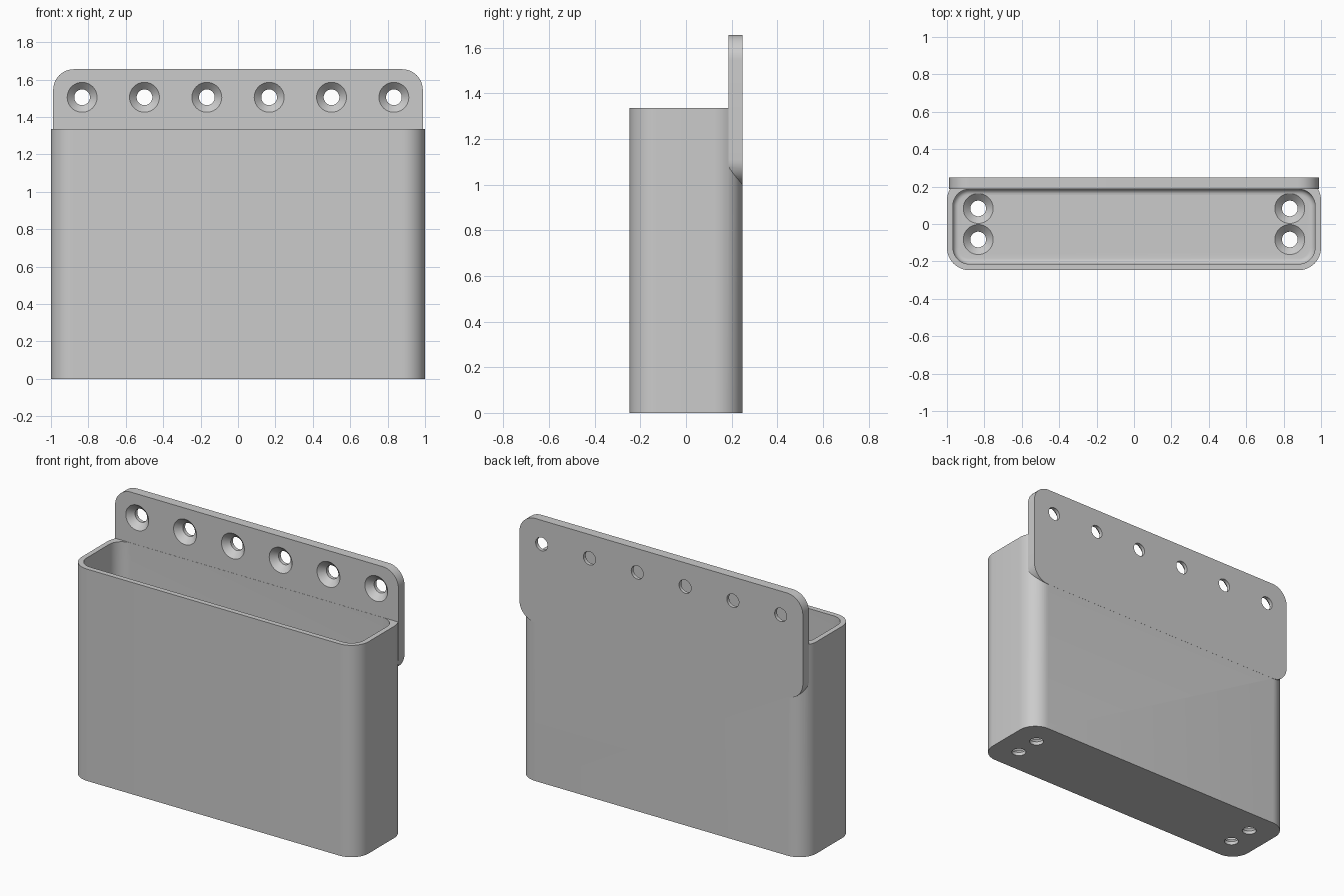
import bpy, bmesh
from math import pi, cos, sin, radians
from mathutils import Matrix

cube = bpy.data.objects.get("Cube")
if cube:
    bpy.data.objects.remove(cube)

grey = bpy.data.materials.new("light grey")
grey.use_nodes = True
tone = (0.6, 0.6, 0.6, 1)
grey.diffuse_color = tone
grey.node_tree.nodes["Principled BSDF"].inputs["Base Color"].default_value = tone


def rounded_rect(w, h, r, steps=12):
    """Outline of a rounded rectangle centred on the origin."""
    pts = []
    for k, (sx, sy) in enumerate([(1, 1), (-1, 1), (-1, -1), (1, -1)]):
        for i in range(steps + 1):
            a = pi / 2 * (k + i / steps)
            pts.append((sx * (w / 2 - r) + r * cos(a), sy * (h / 2 - r) + r * sin(a)))
    return pts


def loft(name, rings, matrix=Matrix()):
    """Closed solid through rings of (outline, height)."""
    bm = bmesh.new()
    loops = [[bm.verts.new((x, y, z)) for x, y in pts] for pts, z in rings]
    n = len(loops[0])
    for a, b in zip(loops, loops[1:]):
        for i in range(n):
            j = (i + 1) % n
            bm.faces.new((a[i], a[j], b[j], b[i]))
    bm.faces.new(loops[0][::-1])
    bm.faces.new(loops[-1])
    bm.transform(matrix)
    bmesh.ops.recalc_face_normals(bm, faces=bm.faces)
    mesh = bpy.data.meshes.new(name)
    bm.to_mesh(mesh)
    bm.free()
    mesh.materials.append(grey)
    obj = bpy.data.objects.new(name, mesh)
    bpy.context.collection.objects.link(obj)
    return obj


def combine(target, other, operation):
    mod = target.modifiers.new(operation.title(), 'BOOLEAN')
    mod.operation, mod.solver, mod.object = operation, 'EXACT', other
    bpy.context.view_layer.objects.active = target
    bpy.ops.object.modifier_apply(modifier=mod.name)
    bpy.data.objects.remove(other)


def circle(r, n=40):
    return [(r * cos(2 * pi * i / n), r * sin(2 * pi * i / n)) for i in range(n)]


def drill(target, matrix):
    """Countersunk screw hole entering along local -z from the origin."""
    rings = [(circle(0.042), -0.1), (circle(0.042), -0.038),
             (circle(0.08), 0), (circle(0.08), 0.02)]
    combine(target, loft("screw_cutter", rings, matrix), 'DIFFERENCE')


width, depth, height = 2.0, 0.494, 1.335
floor = 0.06
front, back = -0.214, 0.186

# Bin body with rounded vertical corners
body = loft("wall_bin", [(rounded_rect(width, depth, 0.12), z) for z in (0, height)])

# Open cavity with a filleted floor edge
fillet = 0.03
cav_w, cav_d = 1.936, back - front
rings = []
for i in range(7):
    a = pi / 2 * i / 6
    inset = fillet * (1 - sin(a))
    rings.append((rounded_rect(cav_w - 2 * inset, cav_d - 2 * inset, 0.088 - inset),
                  floor + fillet * (1 - cos(a))))
rings.append((rings[-1][0], height + 0.1))
cavity = loft("cavity_cutter", rings, Matrix.Translation((0, (front + back) / 2, 0)))
combine(body, cavity, 'DIFFERENCE')

# Mounting plate rising behind the bin
plate_low, plate_high, plate_front = 1.0, 1.655, 0.187
upright = Matrix.Rotation(radians(90), 4, 'X')
outline = rounded_rect(1.976, plate_high - plate_low, 0.11)
plate = loft("mounting_plate", [(outline, -0.2475), (outline, -plate_front)],
             Matrix.Translation((0, 0, (plate_low + plate_high) / 2)) @ upright)
combine(body, plate, 'UNION')

# Row of screw holes in the plate
for i in range(6):
    x = (i - 2.5) / 3
    drill(body, Matrix.Translation((x, plate_front, 1.505)) @ upright)

# Paired screw holes in the floor
for x in (-0.833, 0.833):
    for y in (-0.083, 0.083):
        drill(body, Matrix.Translation((x, y, floor)))

bpy.ops.object.select_all(action='DESELECT')
body.select_set(True)
bpy.context.view_layer.objects.active = body
bpy.ops.object.shade_smooth_by_angle(angle=radians(30))
